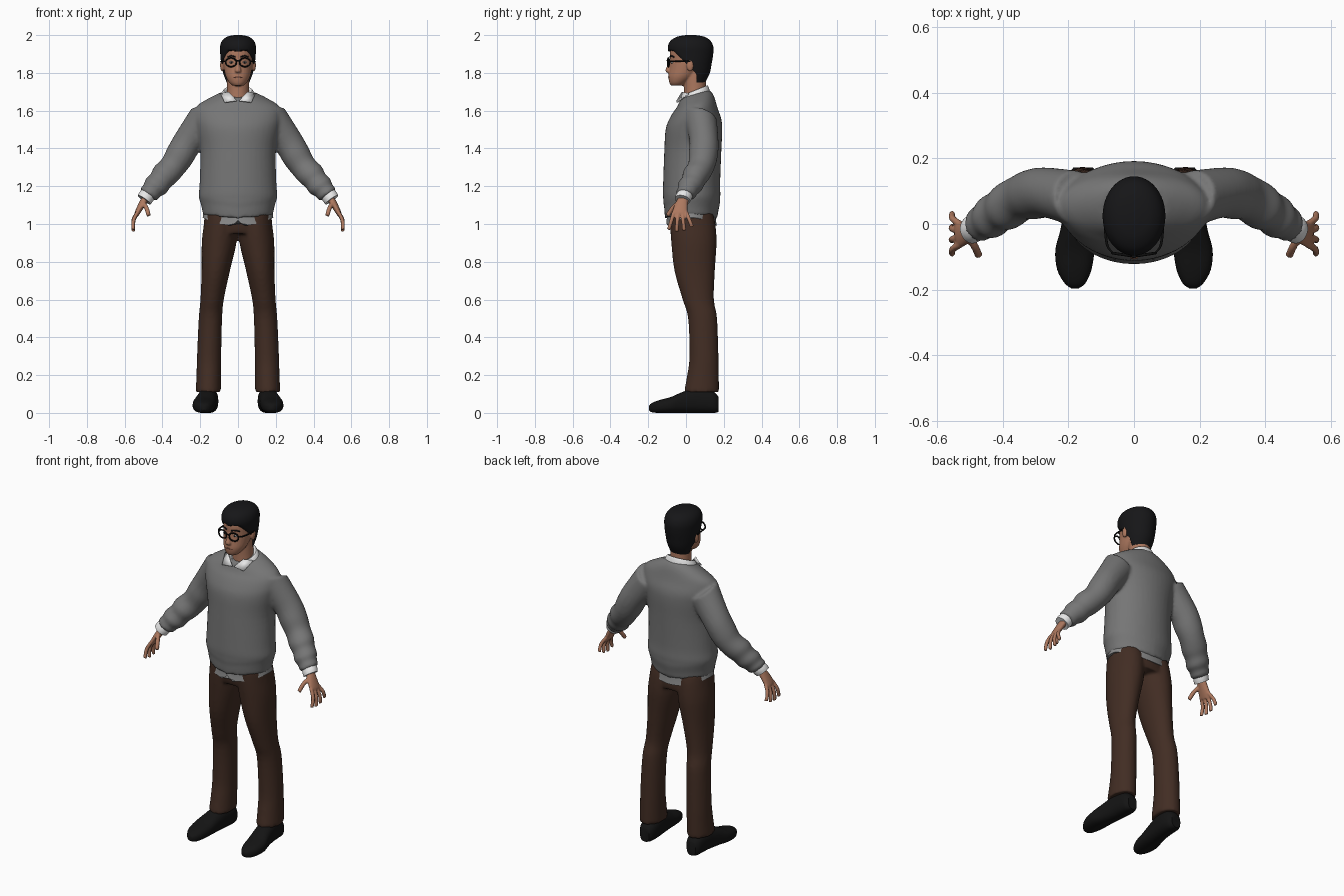
import bpy, bmesh, math
from mathutils import Vector, Matrix

cube = bpy.data.objects.get("Cube")
if cube:
    bpy.data.objects.remove(cube, do_unlink=True)


def material(name, r, g, b):
    m = bpy.data.materials.new(name)
    m.use_nodes = True
    m.diffuse_color = (r, g, b, 1)
    bsdf = m.node_tree.nodes["Principled BSDF"]
    bsdf.inputs["Base Color"].default_value = (r, g, b, 1)
    bsdf.inputs["Roughness"].default_value = 0.8
    return m


GREY = material("grey knit", .18, .18, .18)
PALE = material("pale grey cloth", .25, .25, .25)
WHITE = material("white cotton", .8, .8, .8)
BROWN = material("brown trousers", .054, .026, .017)
SKIN = material("skin", .42, .19, .115)
LIPS = material("lips", .27, .1, .07)
HAIR = material("black hair", .008, .008, .009)
LEATHER = material("black leather", .007, .007, .007)
FRAME = material("black frame", .004, .004, .004)

X, Y, Z = Vector((1, 0, 0)), Vector((0, 1, 0)), Vector((0, 0, 1))


def spline(pts, k):
    """Catmull-Rom interpolation through the rows of pts."""
    out = []
    for i in range(len(pts) - 1):
        a, b, c, d = (pts[max(i - 1, 0)], pts[i], pts[i + 1],
                      pts[min(i + 2, len(pts) - 1)])
        for j in range(k):
            t = j / k
            out.append([q + t * (r - p + t * (2 * p - 5 * q + 4 * r - s
                        + t * (3 * q - p - 3 * r + s))) / 2
                        for p, q, r, s in zip(a, b, c, d)])
    return out + [list(pts[-1])]


def tube(bm, pts, axis=Z, u=X, side=1, n=28, k=4, power=1, tweak=None):
    """Skin elliptical rings (x, y, z, radius_u, radius_v) along a path."""
    u = (u - axis * u.dot(axis)).normalized()
    v = axis.cross(u)
    rings = []
    for x, y, z, ru, rv in spline(pts, k):
        ring = []
        for i in range(n):
            t = math.tau * i / n
            c, s = (math.copysign(abs(w) ** power, w)
                    for w in (math.cos(t), math.sin(t)))
            co = Vector((x, y, z)) + u * (c * ru) + v * (s * rv)
            if tweak:
                co = Vector(tweak(*co))
            co.x *= side
            ring.append(bm.verts.new(co))
        rings.append(ring)
    for a, b in zip(rings, rings[1:]):
        for i in range(n):
            j = (i + 1) % n
            bm.faces.new((a[i], a[j], b[j], b[i]))
    bm.faces.new(rings[0])
    bm.faces.new(rings[-1])


def rod(bm, pts, r, side=1, axis=None):
    """Round rod of even thickness through a few points."""
    d = axis or (Vector(pts[-1]) - Vector(pts[0])).normalized()
    tube(bm, [(*p, r, r) for p in pts], d, d.orthogonal(), side, n=12)


def ball(bm, loc, size):
    bmesh.ops.create_uvsphere(bm, u_segments=16, v_segments=10, radius=1,
                              matrix=Matrix.LocRotScale(Vector(loc), None, Vector(size)))


def finish(name, bm, mat, voxel=0, smooth=3):
    """Make the object; a voxel size fuses overlapping pieces into one skin."""
    bmesh.ops.recalc_face_normals(bm, faces=bm.faces)
    me = bpy.data.meshes.new(name)
    bm.to_mesh(me)
    bm.free()
    me.materials.append(mat)
    me.shade_smooth()
    ob = bpy.data.objects.new(name, me)
    bpy.context.scene.collection.objects.link(ob)
    if voxel:
        rm = ob.modifiers.new("fuse", 'REMESH')
        rm.mode = 'VOXEL'
        rm.voxel_size = voxel
        rm.use_smooth_shade = True
        sm = ob.modifiers.new("relax", 'SMOOTH')
        sm.factor, sm.iterations = .5, smooth
    else:
        me.set_sharp_from_angle(angle=math.radians(45))
    return ob


SIDES = (("left", 1), ("right", -1))


# Sweater: torso and both sleeves in one skin
def sweater_shape(x, y, z):
    if z > 1.6:                                   # neckline lower in front
        z += (y - .05) * .3 * (z - 1.6) / .09
    if z < 1.13:                                  # hem dips at front and back
        z -= .025 * (1 - min(1, abs(x) / .19))
    return x, y, z


bm = bmesh.new()
tube(bm, [(0, .028, 1.05, .186, .138), (0, .028, 1.085, .192, .142),
          (0, .03, 1.115, .2, .146), (0, .03, 1.15, .208, .152),
          (0, .03, 1.22, .203, .151), (0, .036, 1.385, .2, .151),
          (0, .042, 1.5, .22, .15), (0, .05, 1.56, .232, .136),
          (0, .056, 1.62, .222, .107), (0, .055, 1.66, .16, .092),
          (0, .05, 1.688, .1, .076)], n=40, tweak=sweater_shape)
ARM = Vector((.3, -.1, -.42)).normalized()
sleeve = [(.17, .075, 1.565, .09), (.265, .095, 1.435, .079), (.31, .09, 1.36, .077),
          (.345, .08, 1.305, .07), (.385, .055, 1.262, .072), (.41, .04, 1.23, .063),
          (.435, .022, 1.2, .066), (.455, .01, 1.178, .054), (.47, 0, 1.16, .054),
          (.48, -.005, 1.15, .045)]
for _, s in SIDES:
    tube(bm, [(*p, p[-1]) for p in sleeve], ARM, Y, s)
finish("sweater", bm, GREY, .01)


# Shirt tail below the sweater, parted at the front
def tail_shape(x, y, z):
    if z < 1.1:
        z -= .045 * (1 - (x / .19) ** 2)
        if y < 0:
            z += .03 * max(0, 1 - abs(x) / .03)
    return x, y, z


bm = bmesh.new()
tube(bm, [(0, .029, 1.12, .18, .126), (0, .03, 1.07, .183, .128),
          (0, .03, 1.035, .187, .133)], n=64, tweak=tail_shape)
finish("shirt_tail", bm, PALE)

# Trousers: pelvis and both legs
bm = bmesh.new()
tube(bm, [(0, .04, .95, .175, .115), (0, .036, 1, .181, .12), (0, .03, 1.08, .174, .115)])
leg = [(.157, .082, .11, .067, .093), (.155, .09, .2, .065, .084),
       (.153, .095, .3, .064, .077), (.146, .088, .5, .062, .077),
       (.137, .065, .6, .062, .083), (.118, .046, .75, .075, .107),
       (.1, .042, .9, .092, .12), (.092, .036, 1, .089, .12), (.09, .03, 1.06, .085, .112)]
for _, s in SIDES:
    tube(bm, leg, side=s)
finish("trousers", bm, BROWN, .01)

# Shoes
shoe = [(.155, .172, .045, .03, .04), (.155, .15, .055, .045, .055),
        (.155, .11, .062, .051, .062), (.16, .05, .065, .052, .065),
        (.17, -.02, .055, .055, .055), (.18, -.08, .042, .06, .042),
        (.182, -.14, .034, .052, .034), (.18, -.18, .028, .032, .025),
        (.18, -.196, .026, .012, .012)]
for label, s in SIDES:
    bm = bmesh.new()
    tube(bm, shoe, -Y, X, s, power=.8, tweak=lambda x, y, z: (x, y, max(z, 0)))
    finish(label + "_shoe", bm, LEATHER)

# Cuffs and hands
for label, s in SIDES:
    bm = bmesh.new()
    tube(bm, [(.472, -.002, 1.163, .041, .041), (.487, -.012, 1.143, .043, .043),
              (.497, -.019, 1.128, .041, .041)], ARM, Y, s)
    finish(label + "_cuff", bm, WHITE)
    bm = bmesh.new()
    tube(bm, [(.48, -.008, 1.15, .026, .02), (.505, -.022, 1.11, .033, .019),
              (.53, -.032, 1.065, .04, .015), (.538, -.034, 1.048, .036, .012)], ARM, Y, s)
    for i, length in enumerate((.9, 1, .95, .75)):
        y = -.063 + .021 * i
        spread = (i - 1.4) * .02
        rod(bm, [(.53, y, 1.065), (.553, y + spread * .5, 1.06 - .045 * length),
                 (.555, y + spread, 1.06 - .1 * length)], .0105, s)
    rod(bm, [(.505, -.035, 1.115), (.485, -.07, 1.085), (.473, -.097, 1.045)], .012, s)
    finish(label + "_hand", bm, SKIN, .005, 2)

# Head, neck, nose and ears
bm = bmesh.new()
tube(bm, [(0, -.045, 1.732, .028, .034), (0, -.04, 1.748, .046, .048),
          (0, -.021, 1.78, .064, .072), (0, 0, 1.82, .074, .088),
          (0, .015, 1.86, .08, .1), (0, .02, 1.91, .082, .105),
          (0, .025, 1.95, .075, .095), (0, .03, 1.975, .05, .06)])
tube(bm, [(0, .05, 1.64, .06, .06), (0, .048, 1.71, .058, .058), (0, .045, 1.8, .06, .06)])
tube(bm, [(0, -.078, 1.865, .009, .012), (0, -.088, 1.835, .011, .014),
          (0, -.093, 1.812, .017, .016), (0, -.09, 1.802, .013, .012)], n=16)
for _, s in SIDES:
    ball(bm, (s * .084, .022, 1.84), (.011, .019, .033))
finish("head", bm, SKIN, .005, 2)


# Hair: a cap pulled back behind the hairline below the forehead
def hairline(x, y, z):
    edge = 1.908 + .012 * math.sin(abs(x) * 40)
    if z < edge:
        y = max(y, min(.055, -.058 + 1.908 - z))
    return x, y, z


bm = bmesh.new()
tube(bm, [(0, .05, 1.75, .06, .053), (0, .036, 1.8, .079, .09),
          (0, .03, 1.85, .089, .106), (0, .027, 1.9, .094, .117),
          (0, .024, 1.94, .095, .12), (0, .024, 1.972, .083, .104),
          (0, .025, 1.992, .056, .07), (0, .025, 2, .02, .025)],
     n=48, k=6, tweak=hairline)
finish("hair", bm, HAIR)

# Eyes, brows and mouth
for label, s in SIDES:
    bm = bmesh.new()
    ball(bm, (s * .034, -.073, 1.856), (.013, .008, .006))
    finish(label + "_eye", bm, WHITE)
    bm = bmesh.new()
    ball(bm, (s * .034, -.079, 1.856), (.0055, .004, .0055))
    finish(label + "_iris", bm, HAIR)
    bm = bmesh.new()
    rod(bm, [(.014, -.083, 1.885), (.036, -.079, 1.89), (.056, -.065, 1.884)], .004, s, X)
    finish(label + "_eyebrow", bm, HAIR)
bm = bmesh.new()
rod(bm, [(-.024, -.084, 1.776), (0, -.091, 1.778), (.024, -.084, 1.776)], .004, 1, X)
finish("mouth", bm, LIPS)

# Glasses: round rims, bridge and temples
for label, s in SIDES:
    bpy.ops.mesh.primitive_torus_add(
        location=(s * .037, -.093, 1.856), rotation=(math.pi / 2, 0, s * .15),
        major_radius=.026, minor_radius=.0042, major_segments=32, minor_segments=8)
    rim = bpy.context.object
    rim.name = label + "_glasses_rim"
    rim.scale = (1.1, .9, 1)
    rim.data.materials.append(FRAME)
    rim.data.shade_smooth()
    bm = bmesh.new()
    rod(bm, [(.064, -.089, 1.862), (.083, -.06, 1.862), (.09, .025, 1.86)], .0042, s, Y)
    finish(label + "_glasses_temple", bm, FRAME)
bm = bmesh.new()
rod(bm, [(-.012, -.096, 1.862), (0, -.1, 1.865), (.012, -.096, 1.862)], .0038, 1, X)
finish("glasses_bridge", bm, FRAME)


# Collar band, open in front, and its two points
def collar_shape(x, y, z):
    z += (y - .04) * .4
    if y < 0:
        z -= .04 * max(0, 1 - abs(x) / .045)
    return x, y, z


bm = bmesh.new()
tube(bm, [(0, .045, 1.65, .1, .085), (0, .045, 1.675, .095, .08),
          (0, .045, 1.705, .075, .068), (0, .045, 1.69, .06, .056)],
     n=48, tweak=collar_shape)
finish("collar", bm, WHITE)
for label, s in SIDES:
    bm = bmesh.new()
    corners = [(.006, -.05, 1.654), (.05, -.022, 1.7), (.094, .012, 1.692), (.072, -.05, 1.645)]
    bm.faces.new([bm.verts.new((s * x, y, z)) for x, y, z in corners])
    leaf = finish(label + "_collar_point", bm, WHITE)
    leaf.modifiers.new("thickness", 'SOLIDIFY').thickness = .007
